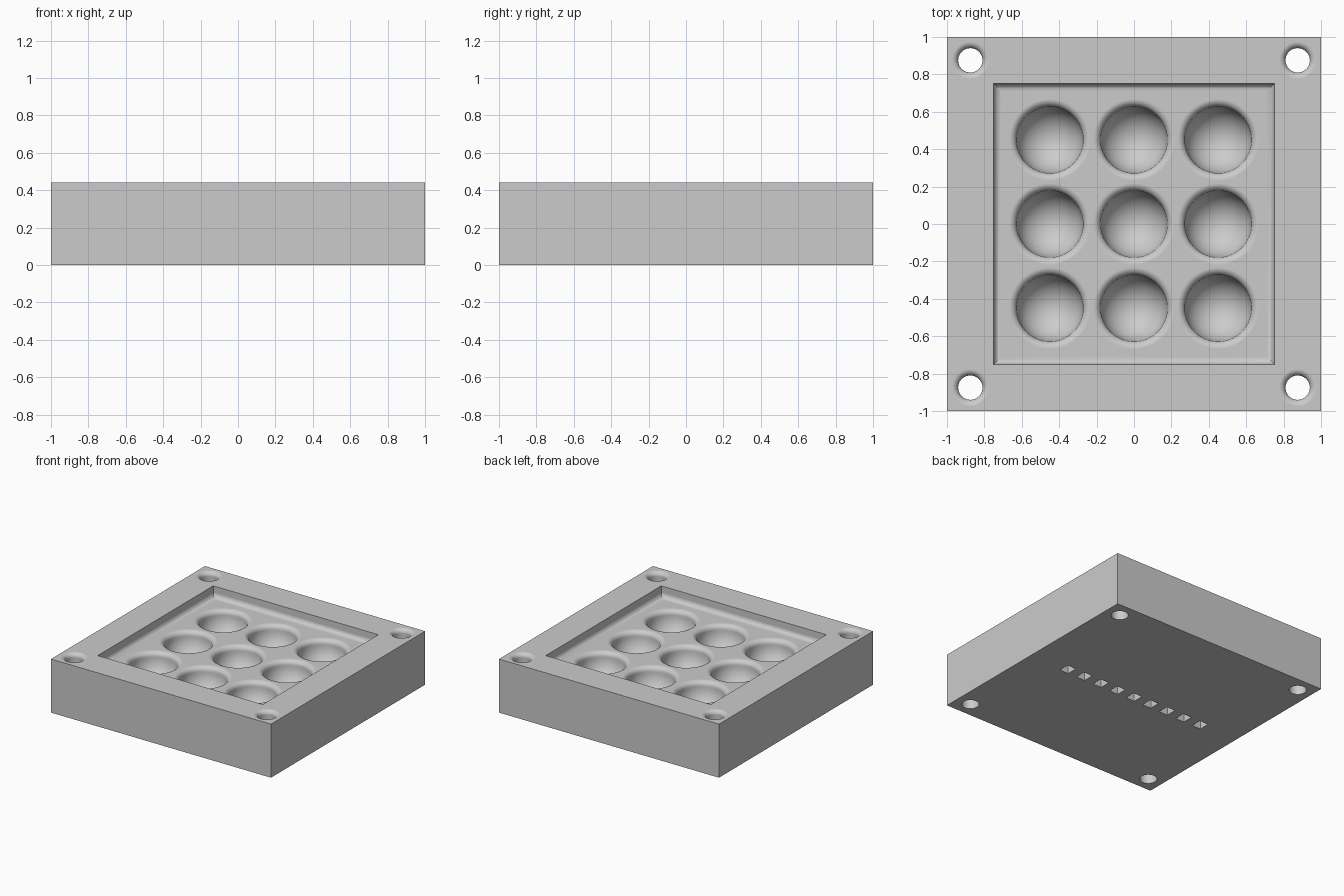
import bpy, bmesh, math
from mathutils import Matrix

cube = bpy.data.objects.get("Cube")
if cube:
    bpy.data.objects.remove(cube)

HEIGHT = 0.44
FLOOR = HEIGHT - 0.09      # floor of the tray recess
FILLET = 0.04
BOWL_R = 0.178
HOLE_R = 0.065


def new_object(name, bm):
    bmesh.ops.recalc_face_normals(bm, faces=bm.faces)
    mesh = bpy.data.meshes.new(name)
    bm.to_mesh(mesh)
    bm.free()
    obj = bpy.data.objects.new(name, mesh)
    bpy.context.collection.objects.link(obj)
    return obj


def box(name, size, centre):
    bm = bmesh.new()
    bmesh.ops.create_cube(bm, size=1, matrix=Matrix.Translation(centre) @ Matrix.Diagonal((*size, 1)))
    return new_object(name, bm)


def lathe(name, profile, centre, sides):
    """Stack rings of (radius, z), capped at both ends."""
    bm = bmesh.new()
    turn = math.tau / sides
    rings = [[bm.verts.new((centre[0] + r * math.cos((i + 0.5) * turn),
                            centre[1] + r * math.sin((i + 0.5) * turn), z))
              for i in range(sides)] for r, z in profile]
    for low, high in zip(rings, rings[1:]):
        for i in range(sides):
            j = (i + 1) % sides
            bm.faces.new((low[i], low[j], high[j], high[i]))
    bm.faces.new(rings[0])
    bm.faces.new(rings[-1])
    return new_object(name, bm)


def arc(r0, z0, radius, start, end, steps):
    angles = [math.radians(start + (end - start) * i / steps) for i in range(steps + 1)]
    return [(r0 + radius * math.cos(a), z0 + radius * math.sin(a)) for a in angles]


def cut(body, cutter):
    mod = body.modifiers.new("cut", 'BOOLEAN')
    mod.operation = 'DIFFERENCE'
    mod.solver = 'EXACT'
    mod.object = cutter
    bpy.context.view_layer.objects.active = body
    bpy.ops.object.modifier_apply(modifier=mod.name)
    bpy.data.objects.remove(cutter)


# Solid block
block = box("tray_block", (2, 2, HEIGHT), (0, 0, HEIGHT / 2))

# Square recess with a rounded inner foot
profile = arc(0.75 - FILLET, FLOOR + FILLET, FILLET, -90, 0, 8) + [(0.75, HEIGHT + 0.1)]
cut(block, lathe("recess_cutter", [(r * math.sqrt(2), z) for r, z in profile], (0, 0), 4))

# Nine round bowls with rolled lips
rim_z = FLOOR - FILLET
profile = arc(0, rim_z, BOWL_R, -88, 0, 14)
profile += arc(BOWL_R + FILLET, rim_z, FILLET, 180, 90, 8)[1:]
profile.append((BOWL_R + FILLET, HEIGHT + 0.1))
for x in (-0.45, 0, 0.45):
    for y in (-0.45, 0, 0.45):
        cut(block, lathe("bowl_cutter", profile, (x, y), 64))

# Corner through-holes with rolled top edges
lip = 0.035
profile = [(HOLE_R, -0.1)] + arc(HOLE_R + lip, HEIGHT - lip, lip, 180, 90, 8)
profile.append((HOLE_R + lip, HEIGHT + 0.1))
for x in (-0.875, 0.875):
    for y in (-0.875, 0.875):
        cut(block, lathe("hole_cutter", profile, (x, y), 48))

# Row of small sockets underneath
for i in range(-4, 5):
    cut(block, box("socket_cutter", (0.08, 0.09, 0.2), (i * 0.1625, 0, 0)))

# Plain grey finish
grey = bpy.data.materials.new("plain_grey")
grey.use_nodes = True
colour = (0.6, 0.6, 0.6, 1)
grey.diffuse_color = colour
grey.node_tree.nodes["Principled BSDF"].inputs["Base Color"].default_value = colour
block.data.materials.clear()
block.data.materials.append(grey)

# Smooth curves, crisp edges, flat faces kept flat
bpy.ops.object.select_all(action='DESELECT')
block.select_set(True)
bpy.context.view_layer.objects.active = block
bpy.ops.object.shade_smooth_by_angle(angle=math.radians(30))
weighted = block.modifiers.new("flat_normals", 'WEIGHTED_NORMAL')
weighted.keep_sharp = True
